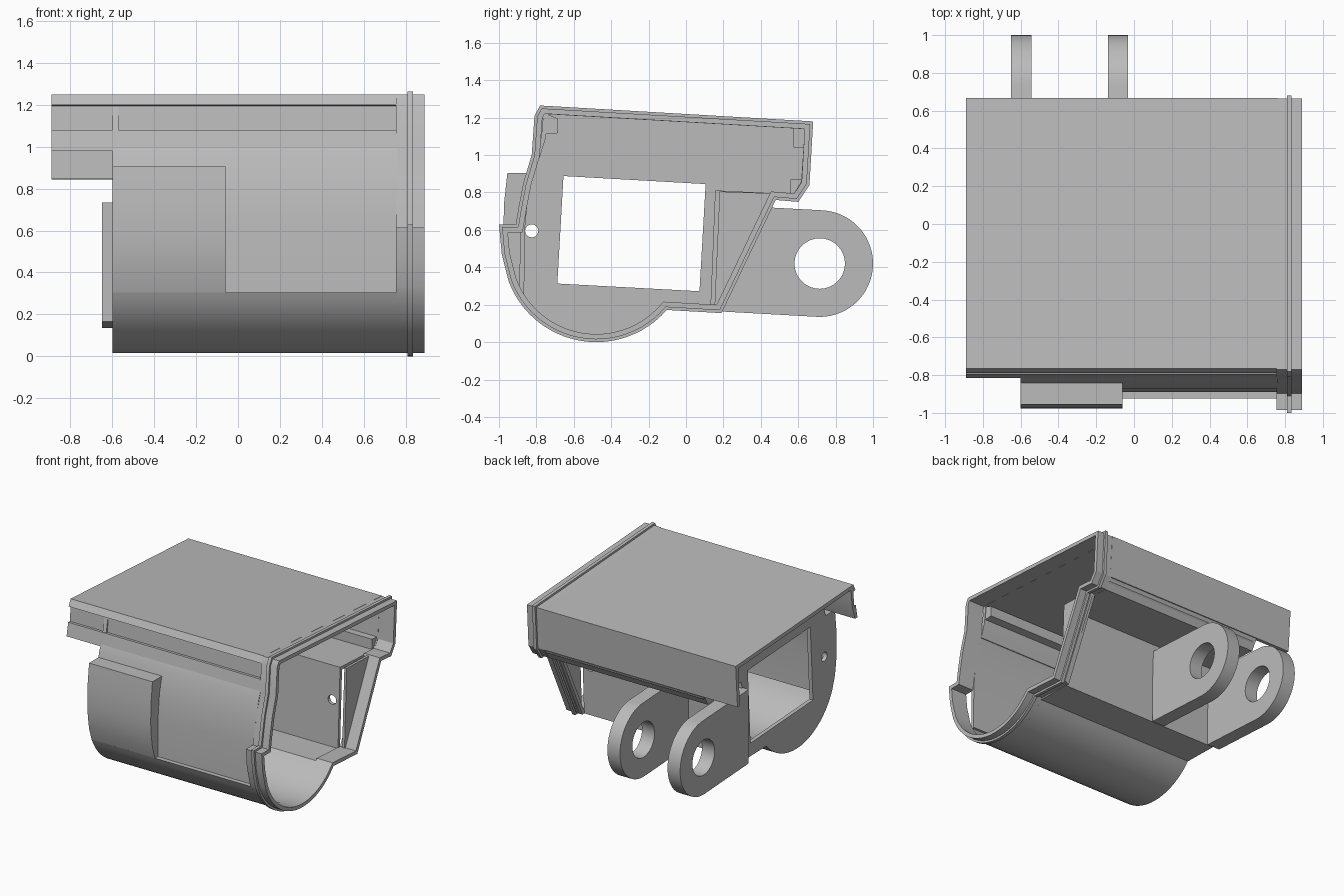
import bpy, bmesh
from math import sin, cos, radians
from mathutils import Matrix, Vector

if "Cube" in bpy.data.objects:
    bpy.data.objects.remove(bpy.data.objects["Cube"])

grey = bpy.data.materials.new("light_grey")
grey.use_nodes = True
grey.diffuse_color = (0.5, 0.5, 0.5, 1)
grey.node_tree.nodes["Principled BSDF"].inputs["Base Color"].default_value = (0.5, 0.5, 0.5, 1)

# Maps a flat (y, z) profile to the side plane, with thickness along x
SIDE = Matrix(((0, 0, 1, 0), (1, 0, 0, 0), (0, 1, 0, 0), (0, 0, 0, 1)))


def arc(cy, cz, r, start, end, steps):
    angles = [radians(start + (end - start) * i / steps) for i in range(steps + 1)]
    return [(cy + r * cos(a), cz + r * sin(a)) for a in angles]


def offset(path, dist, closed):
    """Move a clockwise path inwards with mitred corners."""
    pts = [Vector(p) for p in path]
    n, result = len(pts), []
    for i, p in enumerate(pts):
        before = p - pts[i - 1] if closed or i > 0 else pts[1] - p
        after = pts[(i + 1) % n] - p if closed or i < n - 1 else before
        a, b = [Vector((d.y, -d.x)).normalized() for d in (before, after)]
        q = p + (a + b) * dist / max(0.3, 1 + a.dot(b))
        result.append((q.x, q.y))
    return result


def prism(name, x0, x1, *loops):
    """Extrude an outline, with any further loops as holes, from x0 to x1."""
    curve = bpy.data.curves.new(name, "CURVE")
    curve.dimensions, curve.fill_mode = "2D", "BOTH"
    curve.extrude = (x1 - x0) / 2
    for loop in loops:
        spline = curve.splines.new("POLY")
        spline.points.add(len(loop) - 1)
        for point, (y, z) in zip(spline.points, loop):
            point.co = (y, z, 0, 1)
        spline.use_cyclic_u = True
    temp = bpy.data.objects.new(name + "_outline", curve)
    bpy.context.collection.objects.link(temp)
    graph = bpy.context.evaluated_depsgraph_get()
    mesh = bpy.data.meshes.new_from_object(temp.evaluated_get(graph))
    bpy.data.objects.remove(temp)
    mesh.transform(Matrix.Translation(((x0 + x1) / 2, 0, 0)) @ SIDE)
    bm = bmesh.new()
    bm.from_mesh(mesh)
    bmesh.ops.remove_doubles(bm, verts=bm.verts, dist=0.0001)
    bmesh.ops.recalc_face_normals(bm, faces=bm.faces)
    bm.to_mesh(mesh)
    bm.free()
    mesh.materials.clear()
    mesh.materials.append(grey)
    mesh.name = name
    ob = bpy.data.objects.new(name, mesh)
    bpy.context.collection.objects.link(ob)
    bpy.ops.object.select_all(action="DESELECT")
    ob.select_set(True)
    bpy.context.view_layer.objects.active = ob
    bpy.ops.object.shade_smooth_by_angle()
    return ob


def strip(path, thickness):
    return path + offset(path, thickness, False)[::-1]


# Rim around the open end: a collar with a thin raised flange
rim = ([(-0.78, 1.265), (0.68, 1.18), (0.66, 0.84), (0.6, 0.75), (0.48, 0.76), (0.19, 0.155)]
       + arc(-0.48, 0.5, 0.5, -41, -160, 24)
       + [(-0.985, 0.47), (-1.0, 0.63), (-0.91, 0.63), (-0.895, 0.72), (-0.87, 0.85),
          (-0.825, 1.0), (-0.81, 1.21)])
collar = offset(rim, 0.015, True)
prism("rim_flange", 0.81, 0.835, rim, offset(rim, 0.03, True))
prism("rim_collar", 0.755, 0.89, collar, offset(collar, 0.028, True))

# Main body wall: rear step, floor, back wall, round belly, recessed front
body = ([(0.645, 0.86), (0.59, 0.765), (0.18, 0.785), (0.155, 0.17)]
        + arc(-0.48, 0.5, 0.485, -42, -156.3, 24)
        + [(-0.89, 0.305), (-0.887, 0.6), (-0.87, 0.78), (-0.83, 0.95), (-0.81, 1.0)])
body_wall = prism("body_wall", -0.6, 0.76, strip(body, 0.025))

# Screw hole in the back wall
bpy.ops.mesh.primitive_cylinder_add(vertices=24, radius=0.035, depth=0.2,
                                    location=(0.7, 0.16, 0.55), rotation=(radians(90), 0, 0))
cutter = bpy.context.object
cutter.name = "screw_hole_cutter"
cutter.hide_render = True
cutter.hide_set(True)
cut = body_wall.modifiers.new("screw_hole", "BOOLEAN")
cut.operation, cut.object, cut.solver = "DIFFERENCE", cutter, "EXACT"

# Raised front panel
prism("front_panel", -0.6, -0.06,
      [(-0.955, 0.905), (-0.835, 0.905), (-0.855, 0.78), (-0.875, 0.6), (-0.88, 0.305),
       (-0.924, 0.305), (-0.955, 0.4), (-0.97, 0.5), (-0.977, 0.6), (-0.972, 0.75)])

# End plate with the tilted window and a small hole
window = [(-0.655, 0.888), (0.105, 0.845), (0.072, 0.272), (-0.688, 0.313)]
plate = offset(body, 0.004, False) + [(-0.76, 1.23), (0.65, 1.155)]
prism("end_plate", -0.6, -0.57, plate, window, arc(-0.825, 0.595, 0.035, 0, 345, 23))

# Hood: top with back wall, and a grooved front wall
prism("hood_top", -0.89, 0.76,
      strip([(-0.765, 1.25), (0.667, 1.167), (0.645, 0.845)], 0.03))
prism("hood_front", -0.89, 0.755,
      [(-0.765, 1.249), (-0.79, 1.2), (-0.765, 1.195), (-0.775, 1.08), (-0.795, 1.08),
       (-0.815, 0.98), (-0.785, 0.98), (-0.75, 1.09), (-0.735, 1.225)])

# Guide rails inside the hood
rails = {
    "front_rail": [(-0.745, 1.22), (-0.685, 1.195), (-0.685, 1.117), (-0.755, 1.112)],
    "back_upper_rail": [(0.575, 1.15), (0.645, 1.15), (0.635, 1.038), (0.575, 1.04)],
    "back_lower_rail": [(0.56, 0.87), (0.63, 0.868), (0.625, 0.82), (0.59, 0.78), (0.56, 0.78)],
}
for name, outline in rails.items():
    prism(name, -0.58, 0.75, outline)

# Triangular web closing the gap behind the sloping rim
prism("rim_web", 0.78, 0.8,
      [(0.18, 0.805), (0.48, 0.795), (0.47, 0.75), (0.19, 0.175), (0.152, 0.175)])

# Pair of hinge lugs
lug = ([(0.165, 0.735), (0.165, 0.165)]
       + arc(0.715, 0.42, 0.285, -93, 87, 32))
for name, x in (("right_lug", -0.65), ("left_lug", -0.138)):
    prism(name, x, x + 0.107, lug, arc(0.715, 0.42, 0.135, 0, 350, 35))
